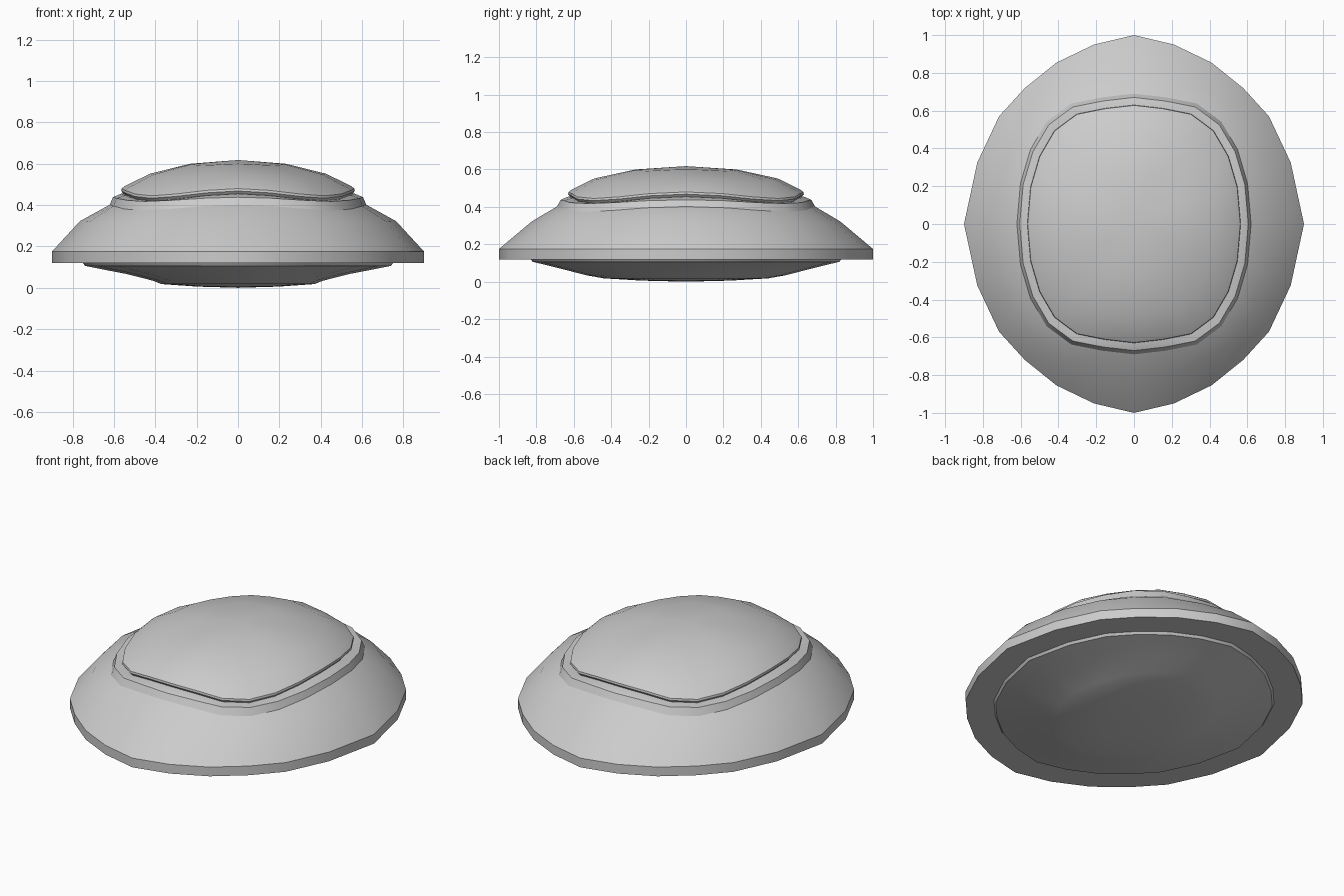
import bpy, math

if "Cube" in bpy.data.objects:
    bpy.data.objects.remove(bpy.data.objects["Cube"])

# Quarter plans (from +x to +y) of the rim and of the squarer collar, unit radii
RIM = [(1, 0), (.922, .325), (.794, .57), (.642, .72), (.455, .855), (.235, .95), (0, 1)]
COLLAR = [(1, 0), (.97, .31), (.885, .57), (.745, .785), (.535, .925), (.27, .972), (0, 1)]


def full_plan(quarter):
    # Mirror a quarter plan into a closed 24-point loop
    half = quarter + [(-x, y) for x, y in reversed(quarter[:-1])]
    return half + [(x, -y) for x, y in reversed(half[1:-1])]


def ring(rx, ry, z, dip=0.0, square=0.0):
    # Closed loop blended between both plans; the diagonals sag by dip
    pts = []
    pairs = zip(full_plan(RIM), full_plan(COLLAR))
    for i, ((ax, ay), (bx, by)) in enumerate(pairs):
        x, y = ax + (bx - ax) * square, ay + (by - ay) * square
        sag = dip * math.sin(math.pi * i / 6) ** 2
        pts.append((rx * x, ry * y, z - sag))
    return pts


def loft(name, rings, tip_z=None, flip=False):
    n = len(rings[0])
    verts = [p for r in rings for p in r]
    faces = []
    for k in range(len(rings) - 1):
        for i in range(n):
            j = (i + 1) % n
            faces.append((k * n + i, k * n + j, (k + 1) * n + j, (k + 1) * n + i))
    if tip_z is not None:
        verts.append((0, 0, tip_z))
        base = (len(rings) - 1) * n
        faces += [(base + i, base + (i + 1) % n, len(verts) - 1) for i in range(n)]
    if flip:
        faces = [f[::-1] for f in faces]
    mesh = bpy.data.meshes.new(name)
    mesh.from_pydata(verts, [], faces)
    obj = bpy.data.objects.new(name, mesh)
    bpy.context.collection.objects.link(obj)
    bpy.ops.object.select_all(action='DESELECT')
    obj.select_set(True)
    bpy.context.view_layer.objects.active = obj
    bpy.ops.object.shade_smooth_by_angle(angle=math.radians(32))
    return obj


# Flared shell with its vertical rim and flat lip underneath
loft("shell", [
    ring(.75, .83, .12),
    ring(.90, 1.0, .12),
    ring(.90, 1.0, .175),
    ring(.765, .825, .322, .012, .4),
    ring(.62, .69, .402, .028, 1),
])

# Raised collar around the dome
loft("collar", [
    ring(.62, .69, .402, .028, 1),
    ring(.605, .67, .438, .02, 1),
    ring(.565, .63, .455, .035, 1),
    ring(.54, .60, .455, .035, 1),
])

# Shallow dome with a rounded lower edge
loft("dome", [
    ring(.55, .615, .45, .035, 1),
    ring(.565, .63, .468, .035, 1),
    ring(.563, .628, .48, .035, 1),
    ring(.545, .61, .493, .035, 1),
    ring(.425, .49, .552, .022, 1),
    ring(.23, .27, .600, .008, 1),
], tip_z=.618)

# Bowl-shaped underside
loft("underside", [
    ring(.75, .83, .12),
    ring(.74, .82, .106),
    ring(.66, .75, .09),
    ring(.54, .66, .067),
    ring(.41, .53, .034),
    ring(.37, .44, .018),
    ring(.20, .24, .006),
], tip_z=0.0, flip=True)
